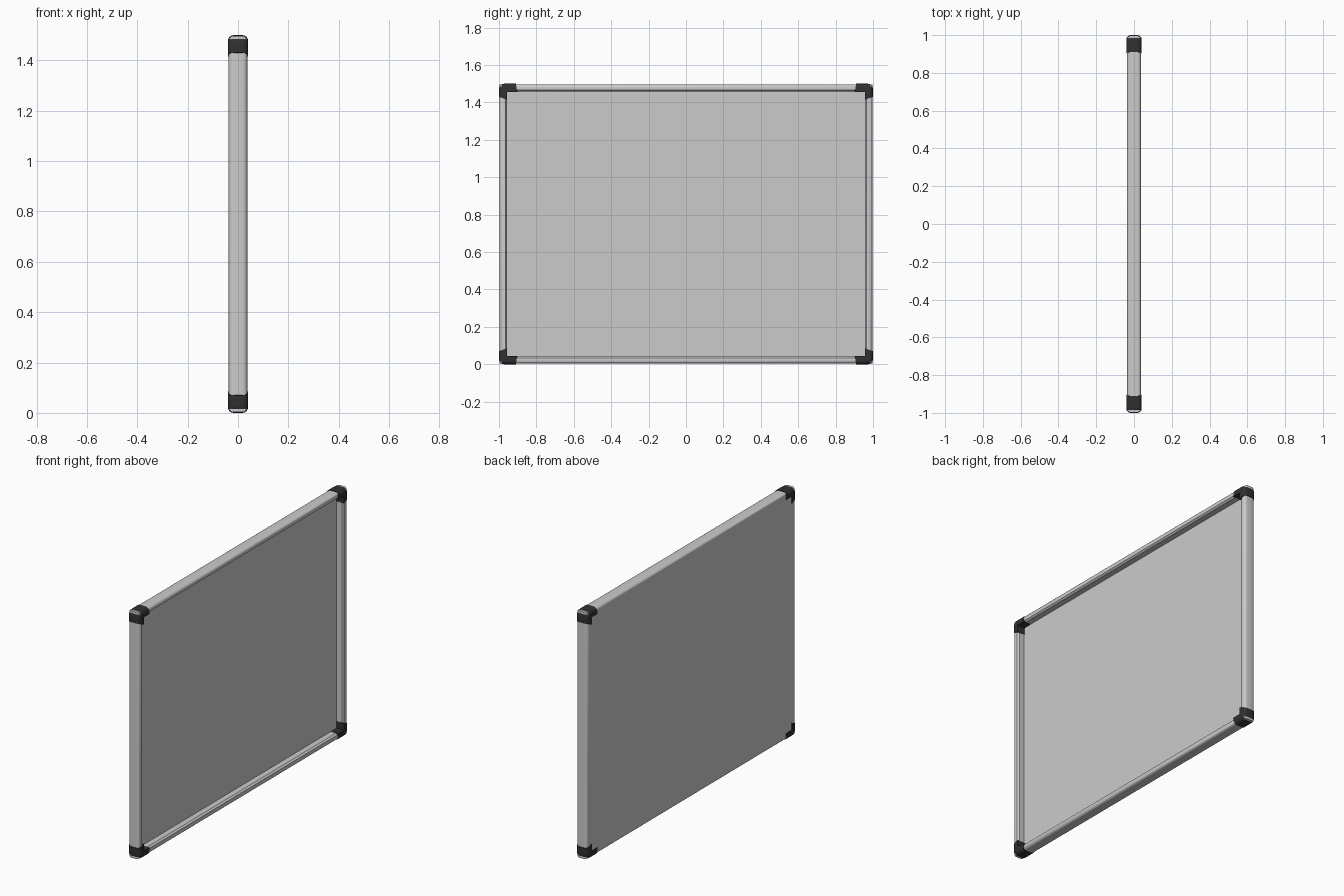
import bpy, bmesh, math

if "Cube" in bpy.data.objects:
    bpy.data.objects.remove(bpy.data.objects["Cube"])

H, W, D = 0.75, 1.0, 0.04       # half height, half width, half depth
CZ = 0.75
dark = bpy.data.materials.new("dark_plastic")
dark.diffuse_color = (0.03, 0.03, 0.03, 1)
dark.use_nodes = True
dark.node_tree.nodes["Principled BSDF"].inputs["Base Color"].default_value = dark.diffuse_color


def finish(bm, name, mat=None):
    bmesh.ops.recalc_face_normals(bm, faces=bm.faces)
    me = bpy.data.meshes.new(name)
    bm.to_mesh(me)
    bm.free()
    ob = bpy.data.objects.new(name, me)
    bpy.context.collection.objects.link(ob)
    if mat:
        me.materials.append(mat)
    bpy.ops.object.select_all(action='DESELECT')
    ob.select_set(True)
    bpy.context.view_layer.objects.active = ob
    bpy.ops.object.shade_smooth_by_angle(angle=math.radians(35))
    return ob


def arc(cx, cy, r, a0, a1, n):
    return [(cx + r * math.cos(math.radians(a0 + (a1 - a0) * i / n)),
             cy + r * math.sin(math.radians(a0 + (a1 - a0) * i / n)))
            for i in range(n + 1)]


# Aluminium frame: profile (inset from the edge, x) swept round the rectangle
profile = (arc(0.022, -0.018, 0.019, 270, 180, 4)
           + arc(0.022, 0.018, 0.019, 180, 90, 4)
           + [(0.034, 0.034), (0.042, 0.024), (0.042, -0.037)])
bm = bmesh.new()
rings = [[bm.verts.new((x, sy * (W - u), CZ + sz * (H - u))) for u, x in profile]
         for sy, sz in ((-1, -1), (1, -1), (1, 1), (-1, 1))]
n = len(profile)
for i in range(4):
    a, b = rings[i], rings[(i + 1) % 4]
    for j in range(n):
        k = (j + 1) % n
        bm.faces.new((a[j], a[k], b[k], b[j]))
finish(bm, "frame")

# Writing panel: recessed at the front, flush with the frame at the back
bm = bmesh.new()
bmesh.ops.create_cube(bm, size=1)
for v in bm.verts:
    v.co = (-0.010 if v.co.x > 0 else -0.037,
            v.co.y * 2 * (W - 0.0415), CZ + v.co.z * 2 * (H - 0.0415))
finish(bm, "panel")

# Corner caps: L outline with slanted ends, rounded along the outer edges
outline = (arc(0.028, 0.028, 0.028, 180, 270, 5)
           + [(0.09, 0), (0.098, 0.043), (0.043, 0.043), (0.043, 0.085), (0, 0.07)])
for sy, ny in ((-1, "left"), (1, "right")):
    for sz, nz in ((-1, "bottom"), (1, "top")):
        bm = bmesh.new()
        lo, hi = ([bm.verts.new((x, a, b)) for a, b in outline] for x in (-D, D))
        bm.faces.new(lo)
        bm.faces.new(hi)
        m = len(outline)
        for i in range(m):
            k = (i + 1) % m
            bm.faces.new((lo[i], lo[k], hi[k], hi[i]))
        chain = [m - 1] + list(range(7))
        edges = [bm.edges.get((r[i], r[k]))
                 for r in (lo, hi) for i, k in zip(chain, chain[1:])]
        bmesh.ops.recalc_face_normals(bm, faces=bm.faces)
        bmesh.ops.bevel(bm, geom=edges, offset=0.022, segments=4,
                        profile=0.5, affect='EDGES')
        for v in bm.verts:
            v.co.y = sy * (W - v.co.y)
            v.co.z = CZ + sz * (H - v.co.z)
        finish(bm, f"corner_cap_{nz}_{ny}", dark)
